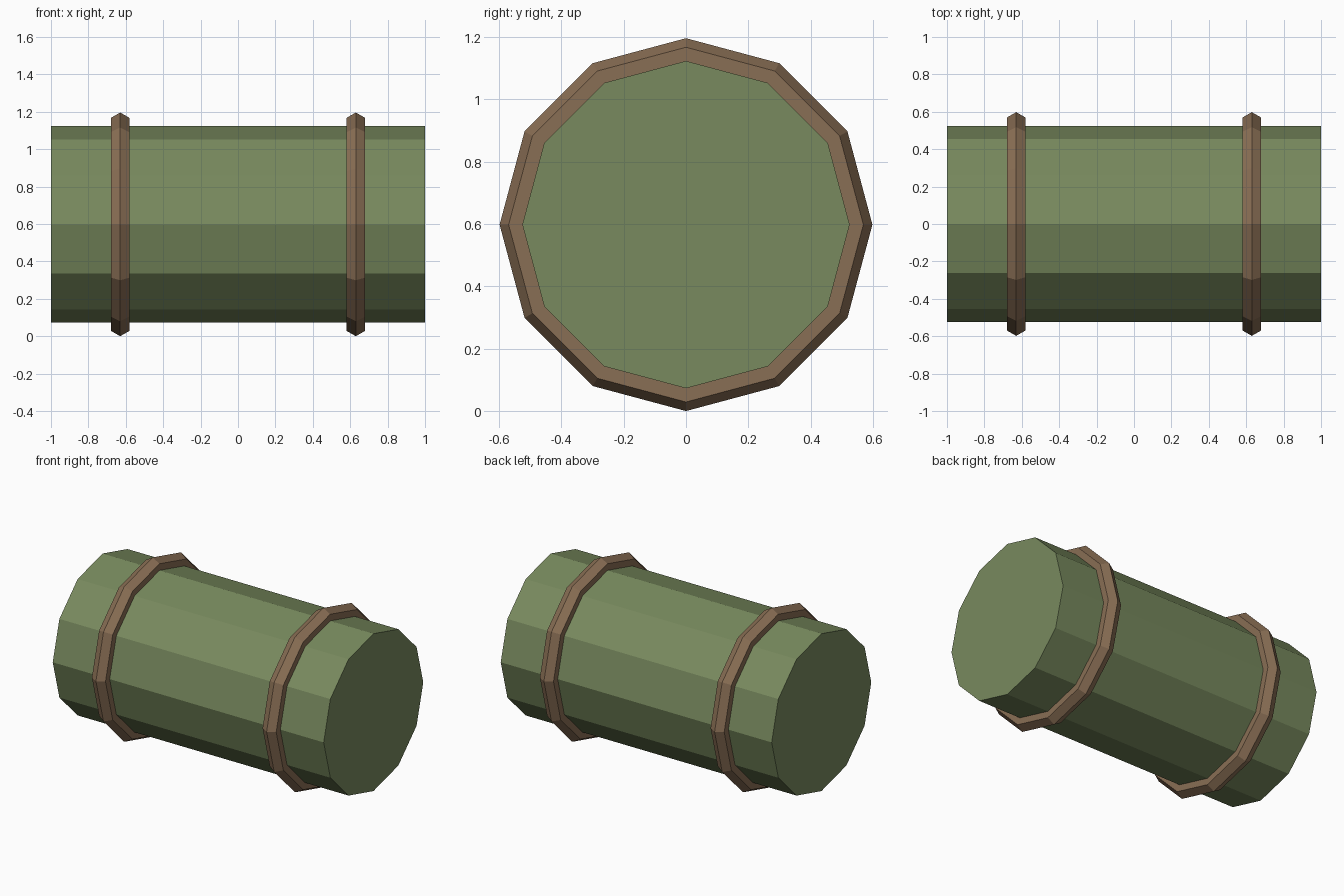
import bpy
import math

if "Cube" in bpy.data.objects:
    bpy.data.objects.remove(bpy.data.objects["Cube"])

CENTRE_Z = 0.598
SIDES = 12


def material(name, colour):
    m = bpy.data.materials.new(name)
    m.diffuse_color = (*colour, 1)
    m.use_nodes = True
    m.node_tree.nodes["Principled BSDF"].inputs["Base Color"].default_value = m.diffuse_color
    return m


def finish(name, mat):
    obj = bpy.context.object
    obj.name = name
    obj.data.materials.append(mat)
    return obj


green = material("olive green", (0.188, 0.254, 0.112))
brown = material("strap brown", (0.250, 0.156, 0.089))
along_x = (0, math.pi / 2, 0)

# Rolled body: a twelve-sided cylinder lying along x
bpy.ops.mesh.primitive_cylinder_add(vertices=SIDES, radius=0.525, depth=2,
                                    location=(0, 0, CENTRE_Z), rotation=along_x)
finish("roll_body", green)

# Two straps: low-poly tori with a hexagonal section
for side, x in (("left", -0.63), ("right", 0.63)):
    bpy.ops.mesh.primitive_torus_add(major_segments=SIDES, minor_segments=6,
                                     major_radius=0.54, minor_radius=0.058,
                                     location=(x, 0, CENTRE_Z), rotation=along_x)
    finish(side + "_strap", brown)
